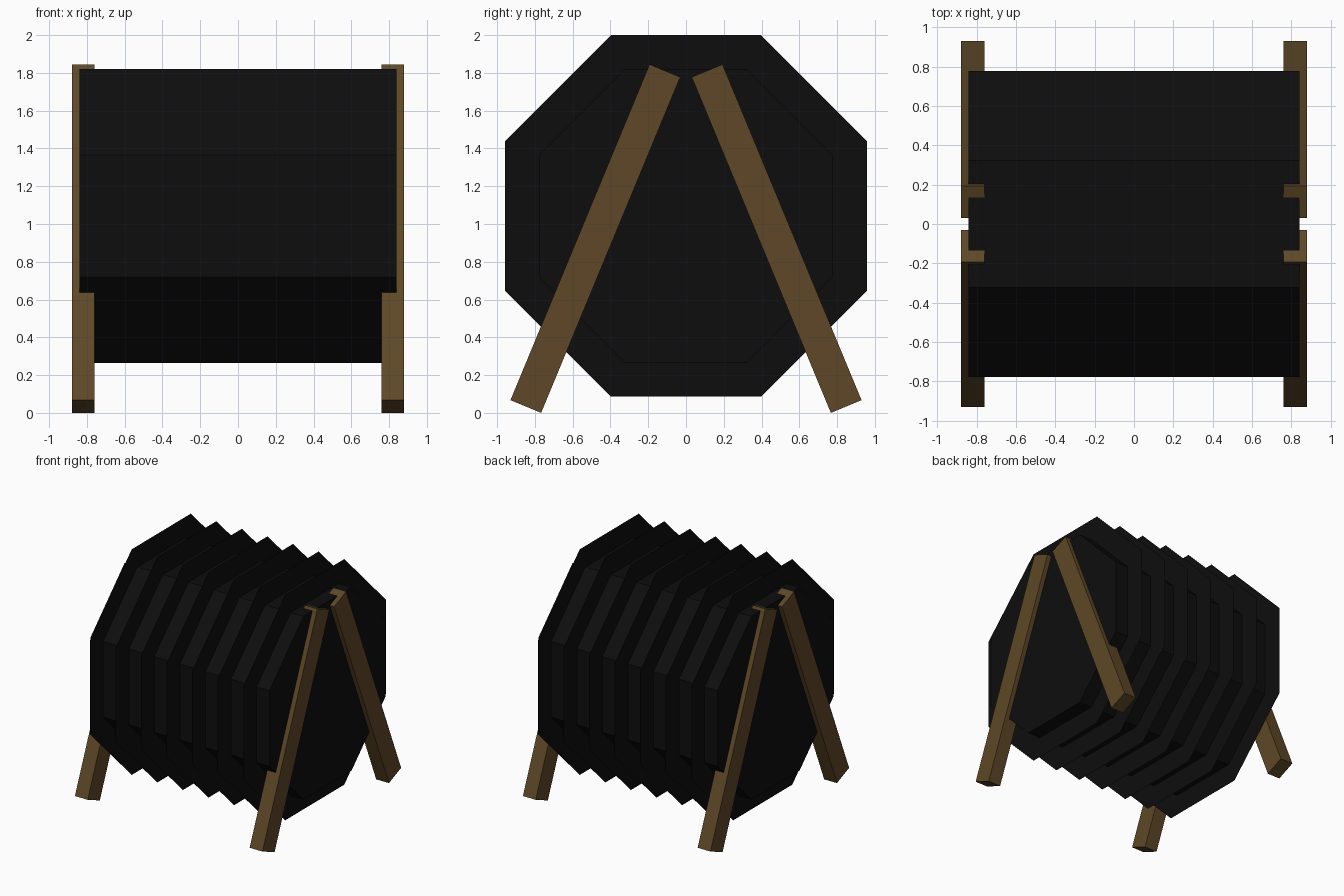
import bpy, bmesh, math
from mathutils import Matrix

if "Cube" in bpy.data.objects:
    bpy.data.objects.remove(bpy.data.objects["Cube"])

CENTRE_Z = 1.0425
STEP = 0.24
COUNT = 7
TILT = math.radians(22.5)


def material(name, rgb):
    m = bpy.data.materials.new(name)
    m.diffuse_color = (*rgb, 1)
    m.use_nodes = True
    m.node_tree.nodes["Principled BSDF"].inputs["Base Color"].default_value = m.diffuse_color
    return m


def add_object(name, bm, mat):
    me = bpy.data.meshes.new(name)
    bm.to_mesh(me)
    bm.free()
    me.materials.append(mat)
    ob = bpy.data.objects.new(name, me)
    bpy.context.collection.objects.link(ob)
    return ob


def octagon(bm, x, apothem):
    r = apothem / math.cos(math.pi / 8)
    angles = [math.pi / 8 + i * math.pi / 4 for i in range(8)]
    return bm.faces.new([bm.verts.new((x, r * math.cos(a), CENTRE_Z + r * math.sin(a)))
                         for a in angles])


black = material("black", (0.0043, 0.0043, 0.0043))
wood = material("brown wood", (0.112, 0.064, 0.02))

# Octagonal drum lying along x
bm = bmesh.new()
half = STEP * COUNT / 2
cap = octagon(bm, -half, 0.778)
ext = bmesh.ops.extrude_face_region(bm, geom=[cap], use_keep_orig=True)
bmesh.ops.translate(bm, vec=(2 * half, 0, 0),
                    verts=[v for v in ext["geom"] if isinstance(v, bmesh.types.BMVert)])
bmesh.ops.recalc_face_normals(bm, faces=bm.faces)
add_object("drum", bm, black)

# Paper-thin octagonal fins, one in the middle of each drum segment
for i in range(COUNT):
    bm = bmesh.new()
    octagon(bm, (i - (COUNT - 1) / 2) * STEP, 0.957)
    add_object(f"fin_{i + 1}", bm, black)

# Four leaning legs, an inverted V at each end
for end, sx in (("left", -1), ("right", 1)):
    for side, sy in (("front", -1), ("back", 1)):
        bm = bmesh.new()
        m = (Matrix.Translation((0.82 * sx, 0.48 * sy, 0.9225))
             @ Matrix.Rotation(TILT * sy, 4, 'X')
             @ Matrix.Diagonal((0.12, 0.176, 1.924, 1)))
        bmesh.ops.create_cube(bm, size=1, matrix=m)
        add_object(f"{side}_{end}_leg", bm, wood)
